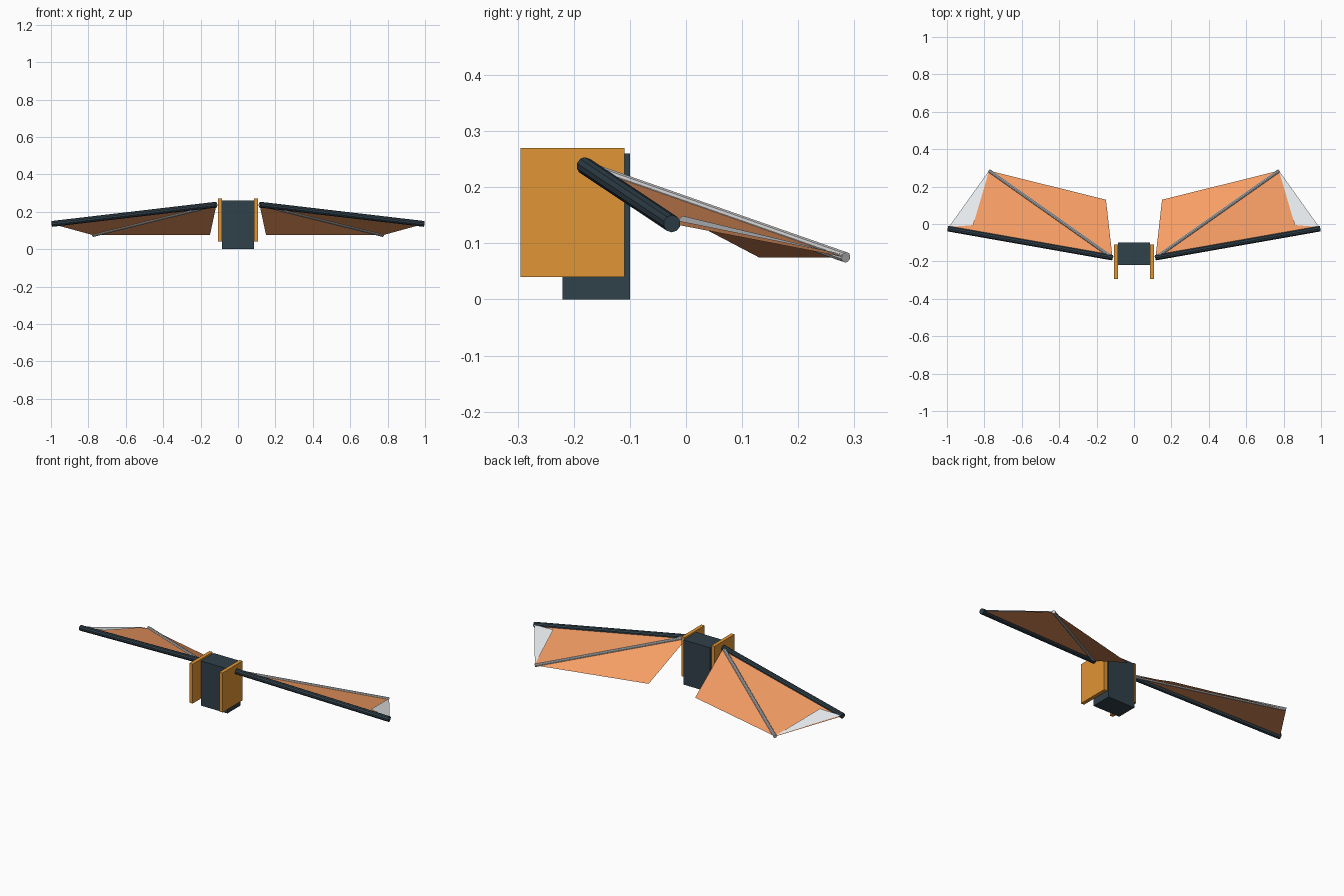
import bpy
from mathutils import Vector

if "Cube" in bpy.data.objects:
    bpy.data.objects.remove(bpy.data.objects["Cube"])


def material(name, rgb):
    m = bpy.data.materials.new(name)
    m.diffuse_color = (*rgb, 1)
    m.use_nodes = True
    m.node_tree.nodes["Principled BSDF"].inputs["Base Color"].default_value = m.diffuse_color
    return m


DARK = material("dark_slate", (0.03, 0.052, 0.068))
AMBER = material("amber", (0.75, 0.30, 0.035))
FABRIC = material("orange_fabric", (0.92, 0.34, 0.13))
PALE = material("pale_fabric", (0.82, 0.85, 0.87))


def box(name, lo, hi, mat):
    lo, hi = Vector(lo), Vector(hi)
    bpy.ops.mesh.primitive_cube_add(size=1, location=(lo + hi) / 2)
    ob = bpy.context.object
    ob.name = name
    ob.scale = hi - lo
    ob.data.materials.append(mat)


def rod(name, a, b, radius, mat=None):
    a, b = Vector(a), Vector(b)
    bpy.ops.mesh.primitive_cylinder_add(vertices=10, radius=radius,
                                        depth=(b - a).length, location=(a + b) / 2)
    ob = bpy.context.object
    ob.name = name
    ob.rotation_euler = (b - a).to_track_quat('Z', 'Y').to_euler()
    if mat:
        ob.data.materials.append(mat)


def sheet(name, points, faces, mat):
    me = bpy.data.meshes.new(name)
    me.from_pydata(points, [], faces)
    me.materials.append(mat)
    bpy.context.collection.objects.link(bpy.data.objects.new(name, me))


# Central pack
box("pack_body", (-0.086, -0.22, 0), (0.086, -0.10, 0.26), DARK)

root, tip = (0.115, -0.18, 0.238), (0.995, -0.025, 0.135)
strut_tip, inner = (0.775, 0.285, 0.075), (0.15, 0.13, 0.075)
patch = [(0.775, 0.285, 0.079), (0.86, -0.006, 0.149), (0.99, -0.016, 0.140)]

for side, s in (("right", 1), ("left", -1)):
    def flip(p):
        return (p[0] * s, p[1], p[2])

    # Side plate
    xs = sorted((0.086 * s, 0.107 * s))
    box(side + "_side_plate", (xs[0], -0.295, 0.04), (xs[1], -0.11, 0.27), AMBER)
    # Leading spar and diagonal strut
    rod(side + "_wing_spar", flip(root), flip(tip), 0.0155, DARK)
    rod(side + "_wing_strut", flip(root), flip(strut_tip), 0.0095)
    # Wing fabric folded along the strut, with pale tip patch on top
    order = [(0, 1, 2), (0, 2, 3)] if s > 0 else [(2, 1, 0), (3, 2, 0)]
    sheet(side + "_wing_fabric", [flip(p) for p in (root, tip, strut_tip, inner)],
          order, FABRIC)
    sheet(side + "_wing_tip_patch", [flip(p) for p in patch],
          [(0, 1, 2) if s > 0 else (2, 1, 0)], PALE)
